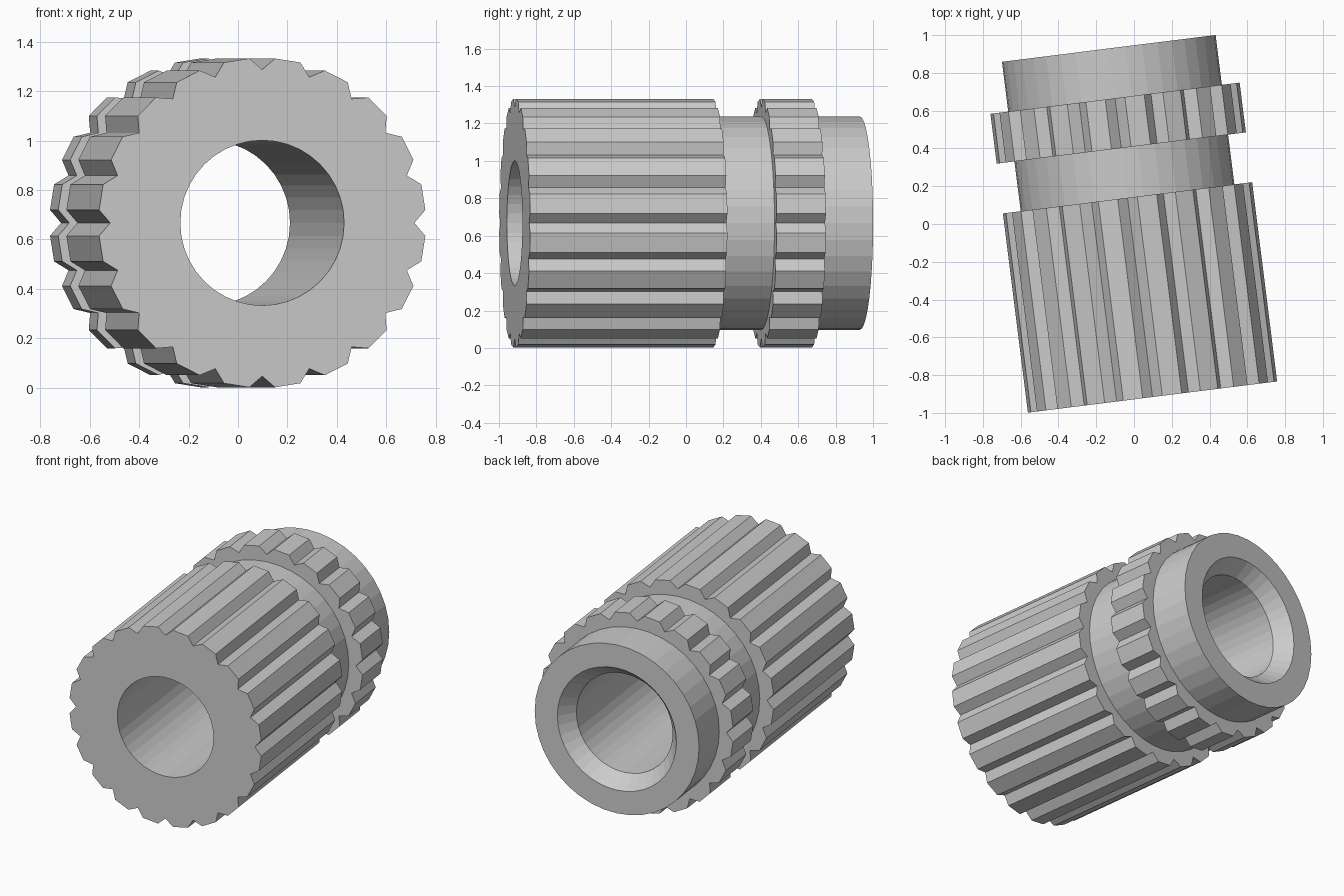
import bpy, bmesh, math

if "Cube" in bpy.data.objects:
    bpy.data.objects.remove(bpy.data.objects["Cube"])

N = 80            # points per ring (20 teeth x 4)
LENGTH = 1.86
TIP, ROOT, CORE, BORE, FLARE = 0.667, 0.62, 0.57, 0.334, 0.413


def round_radius(r):
    # 40-sided circle, odd points lie on the middle of each side
    return lambda i: r if i % 2 == 0 else r * math.cos(math.pi / 40)


def toothed_radius(i):
    # V notch every fourth point, flat-topped tooth between notches
    return (ROOT, TIP, TIP * math.cos(math.radians(4.5)), TIP)[i % 4]


def loft_closed(name, sections):
    bm = bmesh.new()
    rings = []
    for s, radius in sections:
        ring = []
        for i in range(N):
            a = 2 * math.pi * i / N
            r = radius(i)
            ring.append(bm.verts.new((r * math.cos(a), s, r * math.sin(a))))
        rings.append(ring)
    for k, ring in enumerate(rings):
        nxt = rings[(k + 1) % len(rings)]
        for i in range(N):
            j = (i + 1) % N
            bm.faces.new((ring[i], ring[j], nxt[j], nxt[i]))
    bmesh.ops.recalc_face_normals(bm, faces=bm.faces)
    mesh = bpy.data.meshes.new(name)
    bm.to_mesh(mesh)
    bm.free()
    obj = bpy.data.objects.new(name, mesh)
    bpy.context.collection.objects.link(obj)
    return obj


core, bore, flare = round_radius(CORE), round_radius(BORE), round_radius(FLARE)
u = LENGTH / 7

# Hollow bushing: long splined body, groove, toothed ring, plain end, flared bore
bushing = loft_closed("splined_bushing", [
    (0, bore), (0, toothed_radius), (4 * u, toothed_radius),
    (4 * u, core), (5 * u, core),
    (5 * u, toothed_radius), (6 * u, toothed_radius),
    (6 * u, core), (LENGTH, core),
    (LENGTH, flare), (LENGTH - 0.1, bore),
])

# Turned slightly about the vertical
bushing.rotation_euler = (0, 0, math.radians(7.15))
bushing.location = (0.098, -0.916, 0.667)
